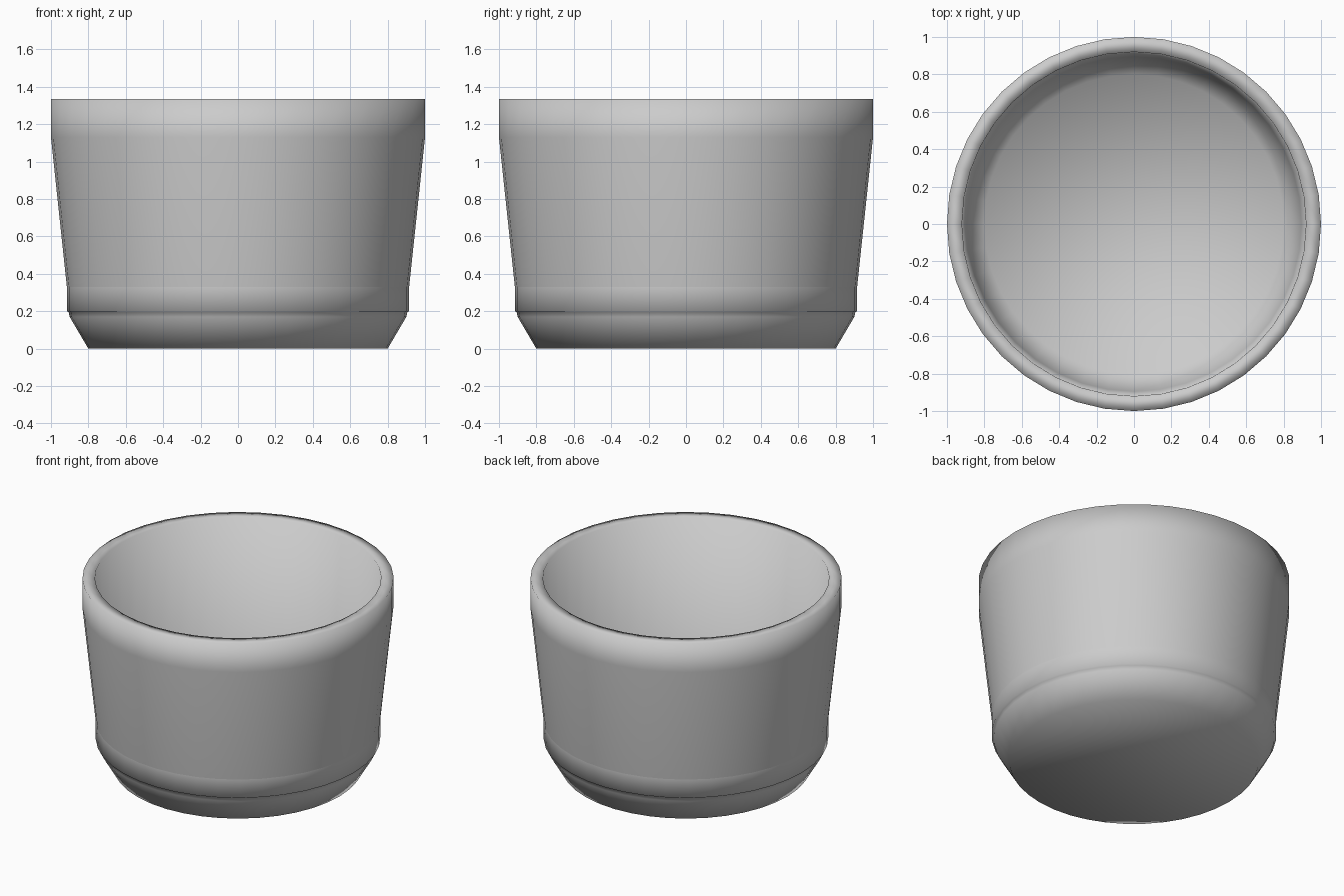
import bpy, bmesh
from math import cos, sin, tau

if "Cube" in bpy.data.objects:
    bpy.data.objects.remove(bpy.data.objects["Cube"])

SIDES = 40


def lathe(name, profile, cap_start=False, cap_end=False):
    """Revolve (radius, z) points around z, with optional end discs."""
    bm = bmesh.new()
    rings = [[bm.verts.new((r * cos(tau * i / SIDES), r * sin(tau * i / SIDES), z))
              for i in range(SIDES)] for r, z in profile]
    for a, b in zip(rings, rings[1:]):
        for i in range(SIDES):
            j = (i + 1) % SIDES
            bm.faces.new((a[i], a[j], b[j], b[i]))
    if cap_start:
        bm.faces.new(rings[0][::-1])
    if cap_end:
        bm.faces.new(rings[-1])
    for f in bm.faces:
        f.smooth = True
    mesh = bpy.data.meshes.new(name)
    bm.to_mesh(mesh)
    bm.free()
    obj = bpy.data.objects.new(name, mesh)
    bpy.context.collection.objects.link(obj)
    return obj


# Chamfered foot rising into the straight lower band
lathe("base", [(0.80, 0), (0.90, 0.17), (0.905, 0.195), (0.915, 0.20),
               (0.915, 0.33)], cap_start=True)

# Flared wall, upright lip, flat rim, steep interior, chamfer and floor
lathe("cup_wall", [(0.915, 0.33), (1.0, 1.13), (1.0, 1.335), (0.92, 1.335),
                   (0.895, 0.20), (0.80, 0.04)], cap_end=True)
